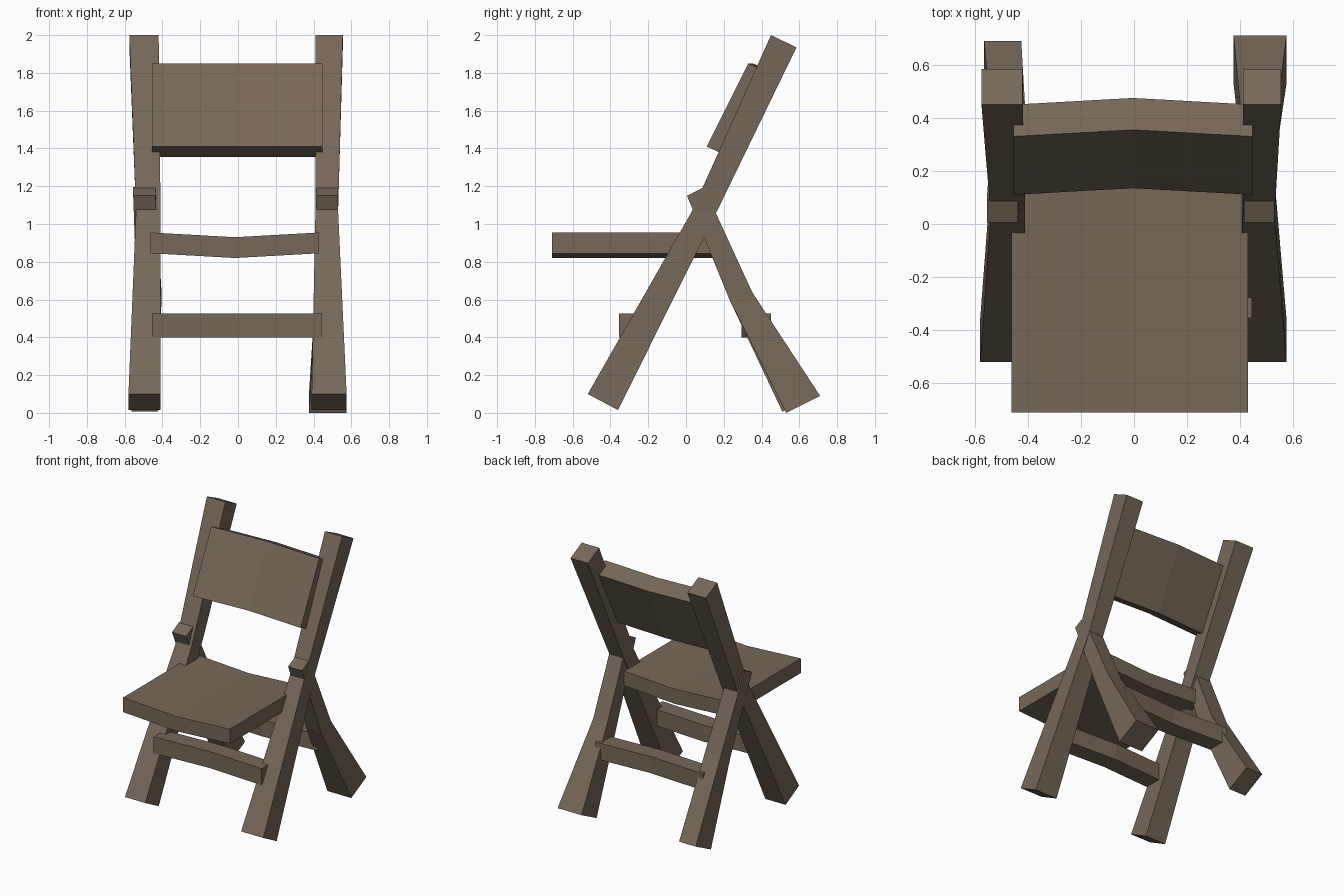
import bpy
import bmesh
from mathutils import Vector

cube = bpy.data.objects.get("Cube")
if cube:
    bpy.data.objects.remove(cube, do_unlink=True)

# One plain wood colour
wood = bpy.data.materials.new("brown_wood")
wood.use_nodes = True
colour = (0.181, 0.138, 0.098, 1)
wood.diffuse_color = colour
shader = wood.node_tree.nodes["Principled BSDF"]
shader.inputs["Base Color"].default_value = colour
shader.inputs["Roughness"].default_value = 0.9


def loft(name, rings):
    """Skin a row of four-point rings and cap both ends."""
    bm = bmesh.new()
    rows = [[bm.verts.new(p) for p in ring] for ring in rings]
    for a, b in zip(rows, rows[1:]):
        for i in range(4):
            j = (i + 1) % 4
            bm.faces.new((a[i], a[j], b[j], b[i]))
    bm.faces.new(rows[0])
    bm.faces.new(rows[-1])
    bmesh.ops.recalc_face_normals(bm, faces=bm.faces)
    mesh = bpy.data.meshes.new(name)
    bm.to_mesh(mesh)
    bm.free()
    mesh.materials.append(wood)
    obj = bpy.data.objects.new(name, mesh)
    bpy.context.collection.objects.link(obj)
    return obj


def beam(name, path, widths, shift=0.0):
    """Leg timber: front and back (y, z) edges per ring, with its x limits."""
    rings = []
    for ((fy, fz), (by, bz)), (x0, x1) in zip(path, widths):
        rings.append([(x0, fy, fz), (x1, fy, fz), (x1, by, bz), (x0, by, bz)])
    # Nudge the foot along y for hand-cut unevenness
    rings[0] = [(x, y + shift, z - shift / 3) for x, y, z in rings[0]]
    return loft(name, rings)


def bowed_board(name, profile, x0, x1, bow):
    """Board with a (y, z) profile whose middle is moved by bow."""
    stations = [(x0, (0, 0)), ((x0 + x1) / 2, bow), (x1, (0, 0))]
    return loft(name, [[Vector((x, y + dy, z + dz)) for y, z in profile]
                       for x, (dy, dz) in stations])


def rectangle(y0, y1, z0, z1):
    return [(y0, z0), (y1, z0), (y1, z1), (y0, z1)]


# Long posts: front foot, bend at the crossing, top of the back
post_path = [((-0.52, 0.10), (-0.36, 0.015)),
             ((0.033, 1.07), (0.165, 1.07)),
             ((0.45, 2.0), (0.585, 1.935))]
beam("left_post", post_path, [(0.39, 0.575), (0.41, 0.53), (0.41, 0.555)])
beam("right_post", post_path, [(-0.58, -0.41), (-0.54, -0.41), (-0.575, -0.42)])

# Back legs: foot, knee, and stub poking out in front of the post
leg_path = [((0.53, 0.0), (0.71, 0.09)),
            ((0.23, 0.60), (0.35, 0.64)),
            ((0.005, 1.15), (0.095, 1.195))]
beam("left_back_leg", leg_path, [(0.375, 0.575), (0.41, 0.53), (0.415, 0.53)])
beam("right_back_leg", leg_path,
     [(-0.565, -0.425), (-0.535, -0.405), (-0.555, -0.437)], shift=-0.02)

# Seat dips along its middle
bowed_board("seat", rectangle(-0.71, 0.15, 0.845, 0.955), -0.462, 0.43, (0, -0.025))

# Backrest leans with the posts and bows backward
bowed_board("backrest", [(0.11, 1.41), (0.23, 1.355), (0.45, 1.795), (0.33, 1.85)],
            -0.455, 0.447, (0.025, 0))

# Lower rails bow towards each other
bowed_board("front_rail", rectangle(-0.355, -0.225, 0.40, 0.525),
            -0.455, 0.445, (0.025, 0))
bowed_board("back_rail", rectangle(0.32, 0.45, 0.40, 0.525),
            -0.455, 0.445, (-0.025, 0))
